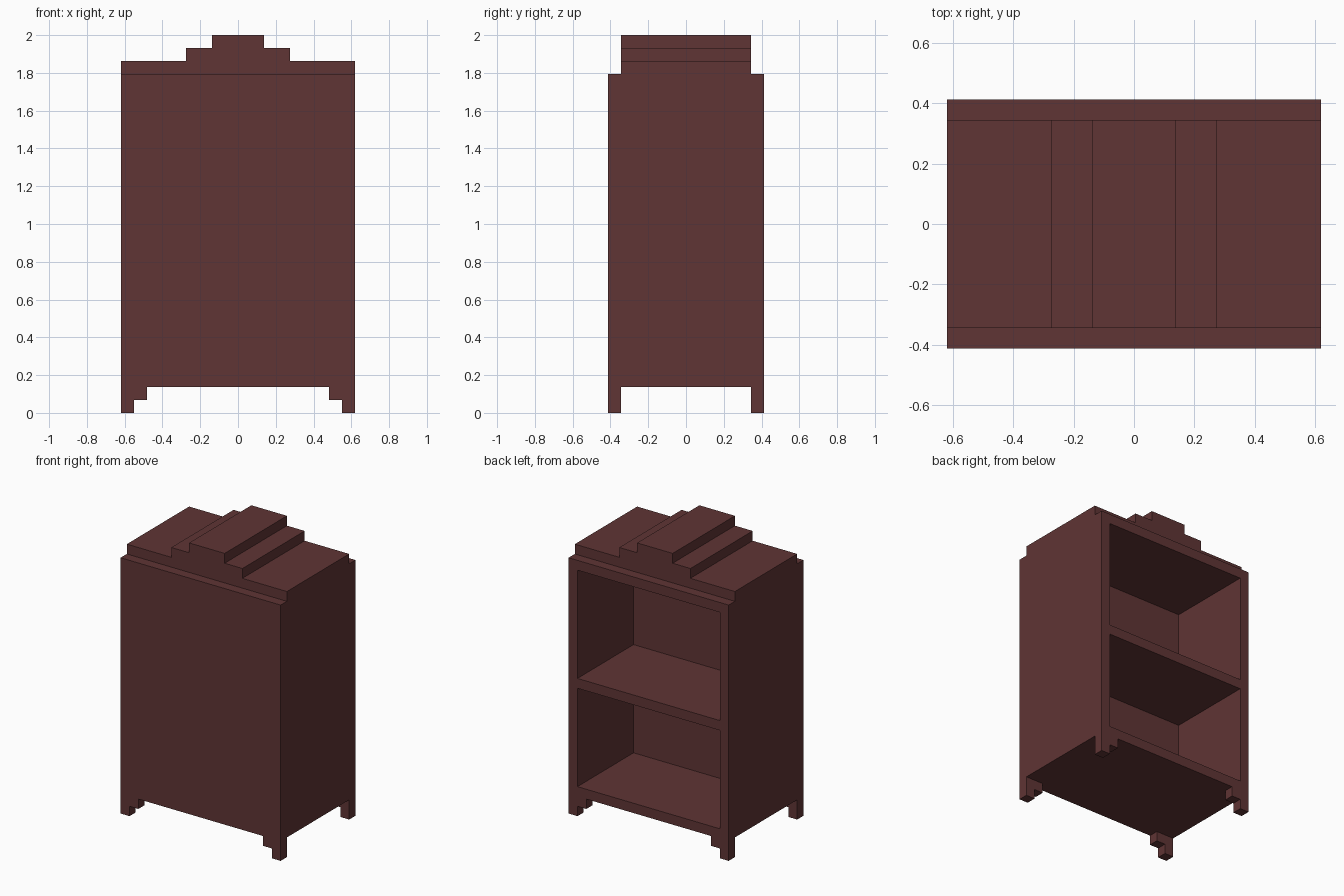
import bpy, bmesh
from mathutils import Vector

if "Cube" in bpy.data.objects:
    bpy.data.objects.remove(bpy.data.objects["Cube"])

U = 2 / 29  # the whole model sits on a grid of this step

wood = bpy.data.materials.new("dark red wood")
wood.diffuse_color = (0.115, 0.035, 0.035, 1)
wood.use_nodes = True
wood.node_tree.nodes["Principled BSDF"].inputs["Base Color"].default_value = wood.diffuse_color


def prism(profile, y0, y1):
    """Extrude an (x, z) profile, in grid steps, from y0 to y1."""
    bm = bmesh.new()
    face = bm.faces.new([bm.verts.new((x * U, y0 * U, z * U)) for x, z in profile])
    new = bmesh.ops.extrude_face_region(bm, geom=[face])["geom"]
    moved = [v for v in new if isinstance(v, bmesh.types.BMVert)]
    bmesh.ops.translate(bm, verts=moved, vec=(0, (y1 - y0) * U, 0))
    bmesh.ops.recalc_face_normals(bm, faces=bm.faces)
    return bm


def finish(bm, name):
    mesh = bpy.data.meshes.new(name)
    bm.normal_update()
    bm.to_mesh(mesh)
    bm.free()
    mesh.materials.append(wood)
    obj = bpy.data.objects.new(name, mesh)
    bpy.context.collection.objects.link(obj)


# Cabinet case: solid block, back face sliced, two compartments pushed in
case = prism([(-9, 2), (9, 2), (9, 26), (-9, 26)], -6, 6)
cuts = [((x, 0, 0), (1, 0, 0)) for x in (-8, 8)]
cuts += [((0, 0, z), (0, 0, 1)) for z in (3, 13, 14, 25)]
for point, normal in cuts:
    back = [f for f in case.faces if f.calc_center_median().y > 5.9 * U]
    edges = list({e for f in back for e in f.edges})
    verts = list({v for f in back for v in f.verts})
    bmesh.ops.bisect_plane(case, geom=verts + edges + back, dist=1e-5,
                           plane_co=Vector(point) * U, plane_no=normal)
openings = []
for f in case.faces:
    c = f.calc_center_median() / U
    if c.y > 5.9 and abs(c.x) < 8 and (3 < c.z < 13 or 14 < c.z < 25):
        openings.append(f)
walls = bmesh.ops.extrude_discrete_faces(case, faces=openings)["faces"]
for f in walls:
    bmesh.ops.translate(case, verts=f.verts, vec=(0, -9 * U, 0))
bmesh.ops.recalc_face_normals(case, faces=case.faces)
finish(case, "cabinet_case")

# Stepped crown on top
half = [(9, 26), (9, 27), (4, 27), (4, 28), (2, 28), (2, 29)]
finish(prism(half + [(-x, z) for x, z in reversed(half)], -5, 5), "stepped_crown")

# Four stepped corner feet
for side, sx in (("left", -1), ("right", 1)):
    foot = [(sx * x, z) for x, z in [(9, 0), (9, 2), (7, 2), (7, 1), (8, 1), (8, 0)]]
    finish(prism(foot, -6, -5), f"front_{side}_foot")
    finish(prism(foot, 5, 6), f"back_{side}_foot")
